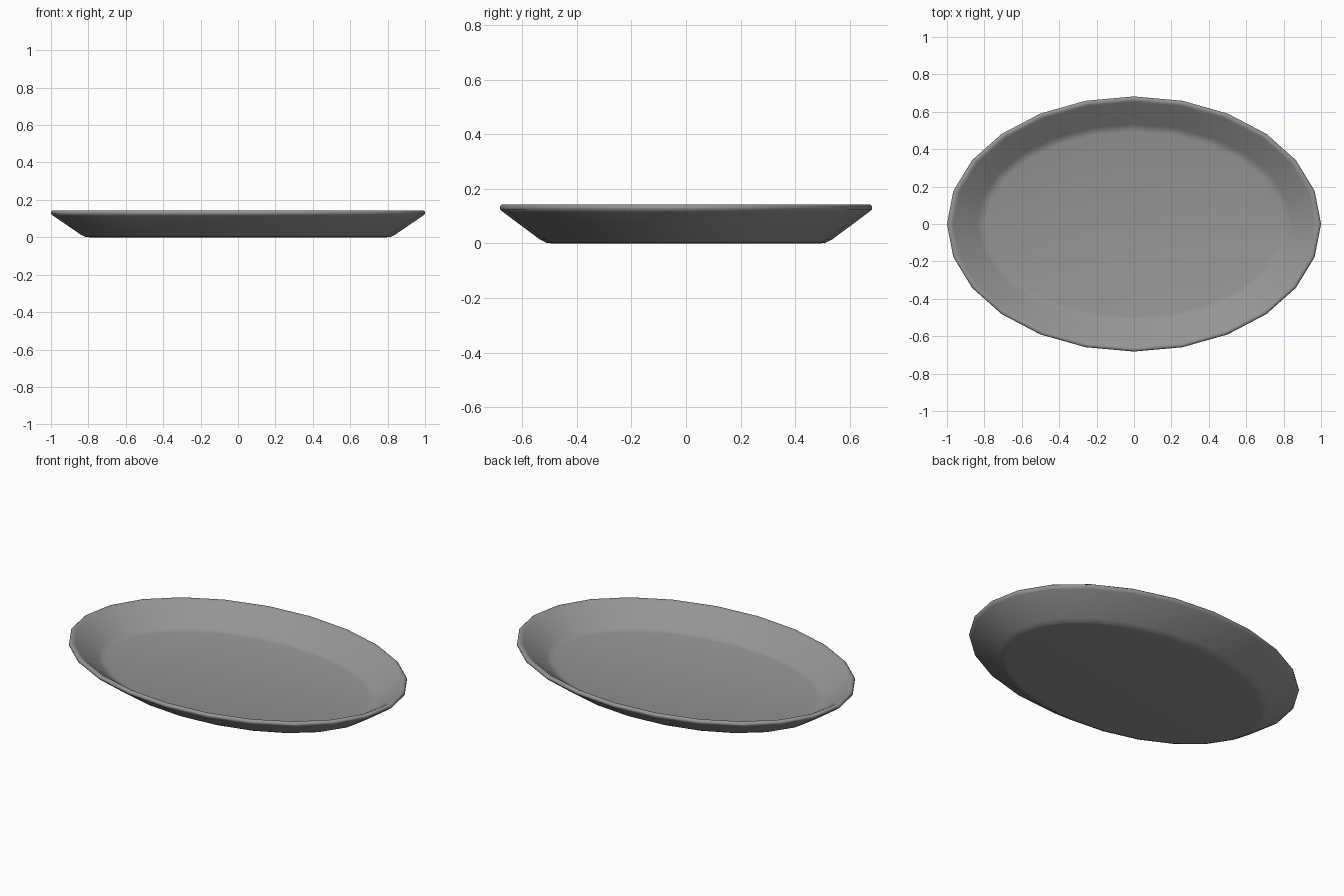
import bpy, bmesh, math

if "Cube" in bpy.data.objects:
    bpy.data.objects.remove(bpy.data.objects["Cube"])

SIDES = 24
RX, RY = 1.0, 0.682

# Cross-section: (inset from the outer rim, height), from underside to inner floor
PROFILE = [
    (0.205, 0.0), (0.185, 0.002), (0.158, 0.015),       # foot curve
    (0.012, 0.115), (0.0, 0.125), (0.0, 0.136),         # outer wall and lip
    (0.008, 0.143), (0.02, 0.143), (0.032, 0.136),      # rounded rim
    (0.16, 0.042), (0.18, 0.03), (0.205, 0.025),        # inner wall and floor curve
]

grey = bpy.data.materials.new("grey")
grey.diffuse_color = (0.30, 0.30, 0.30, 1)
grey.use_nodes = True
grey.node_tree.nodes["Principled BSDF"].inputs["Base Color"].default_value = grey.diffuse_color

# Oval dish: rings of the profile bridged together, capped at both ends
bm = bmesh.new()
rings = []
for inset, z in PROFILE:
    ring = []
    for i in range(SIDES):
        a = 2 * math.pi * i / SIDES
        ring.append(bm.verts.new(((RX - inset) * math.cos(a),
                                  (RY - inset * 0.92) * math.sin(a), z)))
    rings.append(ring)
for low, high in zip(rings, rings[1:]):
    for i in range(SIDES):
        j = (i + 1) % SIDES
        bm.faces.new((low[i], low[j], high[j], high[i]))
bm.faces.new(rings[0][::-1])
bm.faces.new(rings[-1])
bmesh.ops.recalc_face_normals(bm, faces=bm.faces[:])

mesh = bpy.data.meshes.new("oval_dish")
bm.to_mesh(mesh)
bm.free()
mesh.materials.append(grey)
dish = bpy.data.objects.new("oval_dish", mesh)
bpy.context.collection.objects.link(dish)

# Smooth shading
bpy.context.view_layer.objects.active = dish
dish.select_set(True)
bpy.ops.object.shade_smooth_by_angle(angle=math.radians(50))
